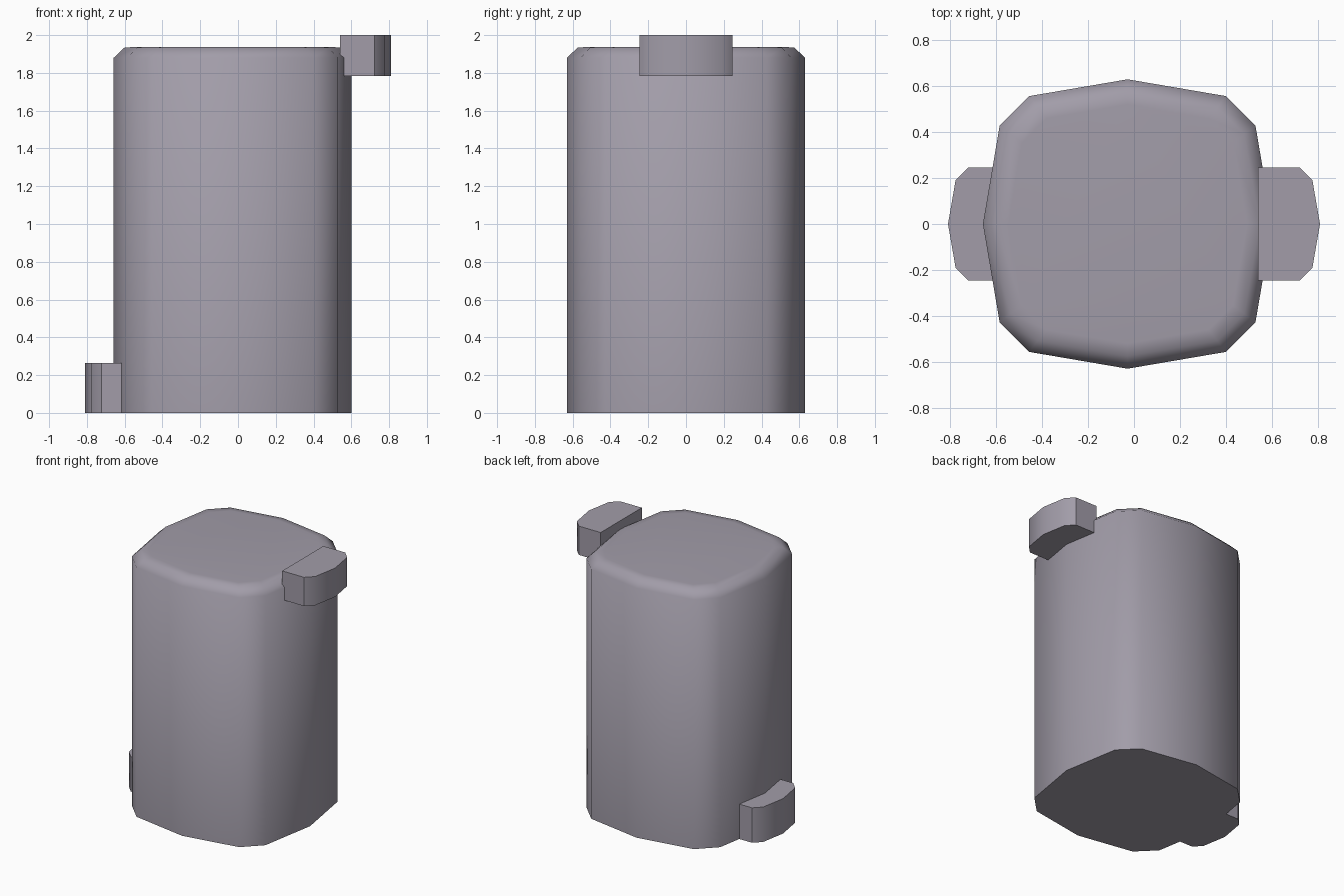
import bpy
import bmesh

cube = bpy.data.objects.get("Cube")
if cube:
    bpy.data.objects.remove(cube, do_unlink=True)

# One flat colour for every part
grey = bpy.data.materials.new("mauve grey")
grey.use_nodes = True
COLOUR = (0.36, 0.335, 0.395, 1)
grey.diffuse_color = COLOUR
grey.node_tree.nodes["Principled BSDF"].inputs["Base Color"].default_value = COLOUR


def loft(name, rings, smooth_angle):
    """Skin a stack of matching closed rings and cap both ends."""
    bm = bmesh.new()
    loops = [[bm.verts.new(p) for p in ring] for ring in rings]
    for low, high in zip(loops, loops[1:]):
        for i in range(len(low)):
            j = (i + 1) % len(low)
            bm.faces.new((low[i], low[j], high[j], high[i]))
    bm.faces.new(loops[0])
    bm.faces.new(loops[-1])
    bmesh.ops.recalc_face_normals(bm, faces=bm.faces)
    mesh = bpy.data.meshes.new(name)
    bm.to_mesh(mesh)
    bm.free()
    mesh.materials.append(grey)
    obj = bpy.data.objects.new(name, mesh)
    bpy.context.collection.objects.link(obj)
    bpy.ops.object.select_all(action='DESELECT')
    obj.select_set(True)
    bpy.context.view_layer.objects.active = obj
    bpy.ops.object.shade_smooth_by_angle(angle=smooth_angle)
    return obj


# Body: a twelve-sided rounded square with a softened top rim
RADIUS, CENTRE_X = 0.63, -0.028
outline = []
quarter = [(RADIUS, 0), (0.557, 0.428), (0.428, 0.557)]
for turn in range(4):
    outline += quarter
    quarter = [(-y, x) for x, y in quarter]

rings = []
for inset, z in [(0, 0), (0, 1.88), (0.055, 1.933), (0.11, 1.938)]:
    s = 1 - inset / RADIUS
    rings.append([(x * s + CENTRE_X, y * s, z) for x, y in outline])
loft("body", rings, 0.9)


# Tabs: blocks with a chamfered, slightly bowed outer end
def tab(name, side, inner, inner_middle, bottom, top):
    half = [(inner, 0.245), (0.722, 0.245), (0.777, 0.19)]
    shape = half + [(0.81, 0)] + [(x, -y) for x, y in reversed(half)]
    shape.append((inner_middle, 0))
    loft(name, [[(x * side, y, z) for x, y in shape] for z in (bottom, top)], 0.7)


tab("upper_tab", 1, 0.54, 0.54, 1.783, 2.0)
tab("lower_tab", -1, 0.605, 0.648, 0, 0.263)
